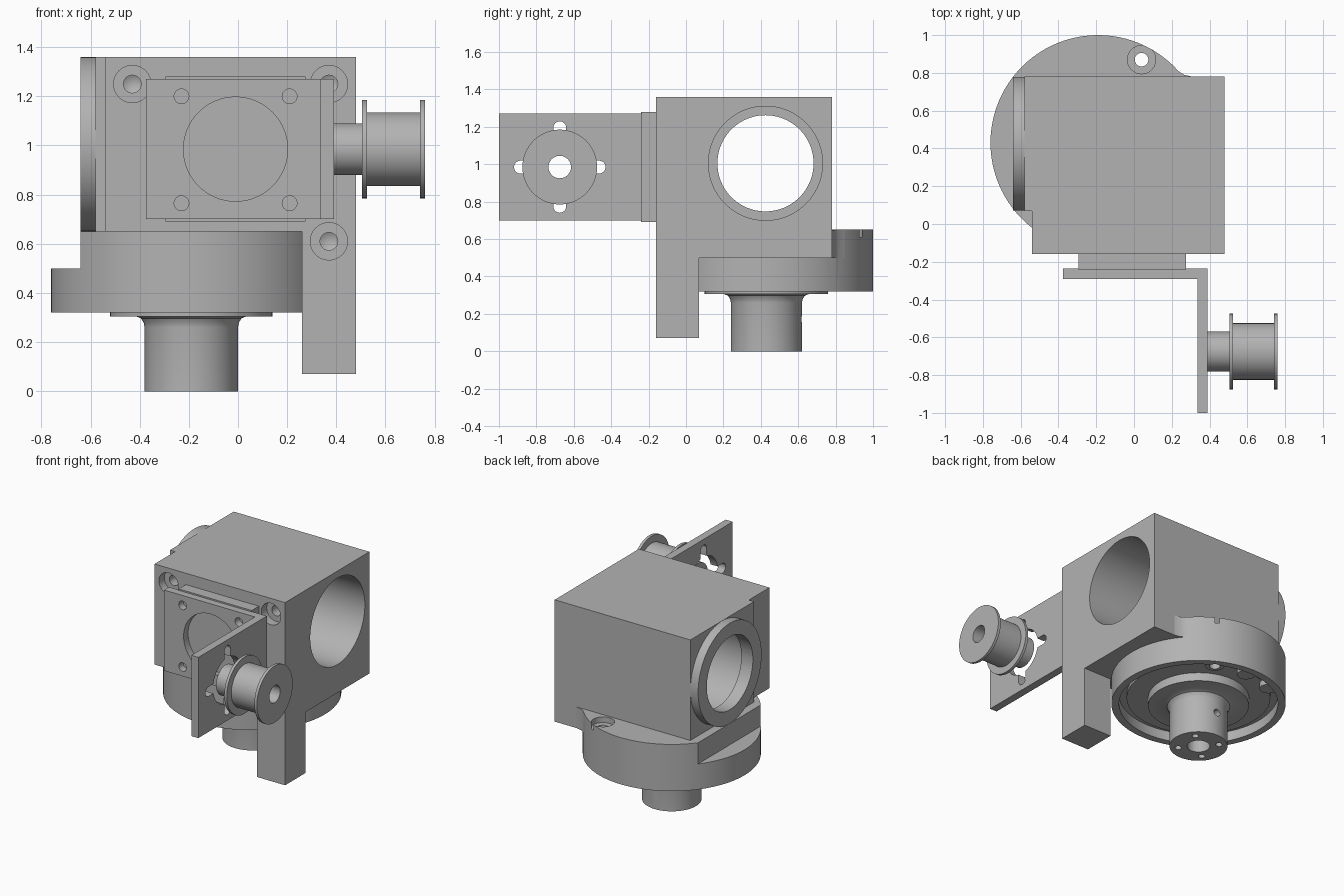
import bpy, bmesh, math
from mathutils import Matrix, Vector

if "Cube" in bpy.data.objects:
    bpy.data.objects.remove(bpy.data.objects["Cube"], do_unlink=True)

grey = bpy.data.materials.new("machined_grey")
grey.use_nodes = True
grey.diffuse_color = (0.45, 0.45, 0.45, 1)
grey.node_tree.nodes["Principled BSDF"].inputs["Base Color"].default_value = (0.45, 0.45, 0.45, 1)


def finish(bm, name):
    bmesh.ops.recalc_face_normals(bm, faces=bm.faces)
    mesh = bpy.data.meshes.new(name)
    bm.to_mesh(mesh)
    bm.free()
    mesh.materials.append(grey)
    obj = bpy.data.objects.new(name, mesh)
    bpy.context.collection.objects.link(obj)
    return obj


def box(name, lo, hi):
    bm = bmesh.new()
    lo, hi = Vector(lo), Vector(hi)
    bmesh.ops.create_cube(bm, size=1, matrix=Matrix.Translation((lo + hi) / 2) @ Matrix.Diagonal((*(hi - lo), 1)))
    return finish(bm, name)


def prism(name, points, z0, z1):
    bm = bmesh.new()
    face = bm.faces.new([bm.verts.new((x, y, z0)) for x, y in points])
    side = bmesh.ops.extrude_face_region(bm, geom=[face])["geom"]
    bmesh.ops.translate(bm, vec=(0, 0, z1 - z0), verts=[v for v in side if isinstance(v, bmesh.types.BMVert)])
    return finish(bm, name)


def lathe(name, profile, origin, direction=(0, 0, 1), steps=64):
    """Revolve (radius, distance) points about a direction."""
    bm = bmesh.new()
    verts = [bm.verts.new((r, 0, h)) for r, h in profile]
    edges = [bm.edges.new(p) for p in zip(verts, verts[1:] + verts[:1])]
    bmesh.ops.spin(bm, geom=verts + edges, cent=(0, 0, 0), axis=(0, 0, 1), angle=math.tau, steps=steps)
    bmesh.ops.remove_doubles(bm, verts=bm.verts, dist=1e-5)
    bmesh.ops.dissolve_degenerate(bm, edges=bm.edges, dist=1e-5)
    loose = [e for e in bm.edges if not e.link_faces]
    bmesh.ops.delete(bm, geom=loose, context="EDGES")
    turn = Vector((0, 0, 1)).rotation_difference(Vector(direction)).to_matrix().to_4x4()
    bm.transform(Matrix.Translation(origin) @ turn)
    return finish(bm, name)


def rod(name, r, origin, direction, h0, h1, steps=48):
    return lathe(name, [(0, h0), (r, h0), (r, h1), (0, h1)], origin, direction, steps)


def combine(obj, others, operation):
    """Apply a series of booleans and remove the helper shapes."""
    for other in others:
        mod = obj.modifiers.new("cut", "BOOLEAN")
        mod.operation, mod.solver, mod.object = operation, "EXACT", other
        other.hide_render = True
    graph = bpy.context.evaluated_depsgraph_get()
    mesh = bpy.data.meshes.new_from_object(obj.evaluated_get(graph))
    obj.modifiers.clear()
    obj.data = mesh
    for other in others:
        bpy.data.objects.remove(other, do_unlink=True)


def screw_pocket(origin, direction, wide, depth, length):
    """Cutter: a wide head recess followed by a narrow pointed hole."""
    return lathe("pocket", [(0, -0.02), (wide, -0.02), (wide, depth), (0.036, depth),
                            (0.036, length), (0, length + 0.02)], origin, direction, 32)


X, Y, Z = (1, 0, 0), (0, 1, 0), (0, 0, 1)
DOWN = (0, 0, -1)
CX, CY = -0.19, 0.43      # spindle axis
BY, BZ = 0.425, 1.005     # bore axis

# Housing block with side leg and round bore boss
housing = box("housing", (-0.54, -0.16, 0.65), (0.48, 0.78, 1.36))
combine(housing, [
    box("wall", (-0.58, 0.07, 0.65), (-0.5, 0.78, 1.36)),
    box("skirt", (0.26, -0.16, 0.5), (0.48, 0.78, 0.7)),
    box("leg", (0.26, -0.16, 0.07), (0.48, 0.07, 0.6)),
    rod("boss", 0.354, (0, BY, BZ), X, -0.64, -0.5, 96),
], "UNION")
cuts = [rod("bore", 0.305, (0, BY, BZ), X, -0.55, 0.6, 96),
        rod("bore_end", 0.257, (0, BY, BZ), X, -0.8, 0, 96)]
for x, z in ((-0.43, 1.25), (0.37, 1.25), (0.37, 0.61)):
    cuts.append(screw_pocket((x, -0.16, z), Y, 0.076, 0.06, 0.16))
for x, y in ((-0.17, 0.585), (0.02, 0.165)):
    cuts.append(lathe("tap", [(0, -0.02), (0.025, -0.02), (0.025, 0.03), (0, 0.045)], (x, y, 1.36), DOWN, 24))
combine(housing, cuts, "DIFFERENCE")

# Round base with hollow underside
base = lathe("base_disc", [(0, 0.65), (0.57, 0.65), (0.57, 0.32), (0.52, 0.32), (0.52, 0.39),
                           (0.47, 0.39), (0.47, 0.365), (0, 0.365)], (CX, CY, 0), Z, 96)
screws = ((-0.42, 0.87), (0.04, 0.87), (CX, 0.915))
combine(base, [rod("lug", 0.06, (x, y, 0), Z, 0.325, 0.5, 24) for x, y in screws]
        + [prism("fillet", [(0.19, 0.75), (0.2, 0.848), (0.23, 0.813), (0.265, 0.79), (0.31, 0.78), (0.31, 0.75)],
                 0.5, 0.649)], "UNION")
cuts = [box("step", (-1, -0.5, 0.5), (-0.64, 1.2, 0.8))]
for x, y in screws[:2]:
    cuts.append(screw_pocket((x, y, 0.65), DOWN, 0.075, 0.04, 0.4))
cuts.append(lathe("countersink", [(0, -0.01), (0.08, -0.01), (0.08, 0.02), (0.045, 0.08), (0.036, 0.08),
                                  (0.036, 0.4), (0, 0.4)], (CX, 0.915, 0.65), DOWN, 32))
combine(base, cuts, "DIFFERENCE")

# Output spindle
spindle = lathe("spindle", [(0, 0.38), (0.33, 0.38), (0.33, 0.305), (0.225, 0.305), (0.205, 0.297),
                            (0.194, 0.28), (0.19, 0.26), (0.19, 0), (0, 0)], (CX, CY, 0))
cuts = [rod("centre_hole", 0.075, (CX, CY, 0), Z, -0.1, 0.25, 32),
        rod("side_hole", 0.025, (CX, CY, 0.17), Y, 0.11, 0.3, 20)]
for i in range(4):
    a = i * math.pi / 2 + 0.72
    cuts.append(rod("small_hole", 0.022, (CX + 0.135 * math.cos(a), CY + 0.135 * math.sin(a), 0), Z, -0.1, 0.08, 20))
combine(spindle, cuts, "DIFFERENCE")

# Bracket: spacer, front plate and side arm
box("spacer", (-0.295, -0.24, 0.69), (0.275, -0.155, 1.28))
plate = box("bracket_plate", (-0.375, -0.29, 0.70), (0.34, -0.235, 1.27))
cuts = [rod("window", 0.212, (-0.01, 0, 0.985), Y, -0.4, -0.1, 64)]
for x in (-0.23, 0.21):
    for z in (0.765, 1.2):
        cuts.append(rod("bolt_hole", 0.03, (x, 0, z), Y, -0.4, -0.1, 24))
combine(plate, cuts, "DIFFERENCE")

PY, PZ = -0.675, 0.985    # pulley axis
arm = box("bracket_arm", (0.335, -1, 0.70), (0.39, -0.235, 1.27))
cuts = [rod("arm_window", 0.16, (0, PY, PZ), X, 0.2, 0.5)]
for dy, dz in ((1, 0), (-1, 0), (0, 1), (0, -1)):
    c = Vector((0, PY + 0.21 * dy, PZ + 0.21 * dz))
    half = Vector((0, 0.07 * abs(dy) + 0.034 * abs(dz), 0.07 * abs(dz) + 0.034 * abs(dy)))
    mid = c - Vector((0, 0.07 * dy, 0.07 * dz))
    cuts.append(box("slot", mid - half + Vector((0.2, 0, 0)), mid + half + Vector((0.5, 0, 0))))
    cuts.append(rod("slot_end", 0.0345, c, X, 0.21, 0.49, 24))
combine(arm, cuts, "DIFFERENCE")

# Flanged belt pulley
lathe("pulley", [(0.06, 0.375), (0.105, 0.375), (0.105, 0.505), (0.2, 0.505), (0.2, 0.525), (0.15, 0.525),
                 (0.15, 0.74), (0.2, 0.74), (0.2, 0.76), (0.06, 0.76)], (0, PY, PZ), X)

# Smooth round walls, sharp corners
bpy.ops.object.select_all(action="DESELECT")
for obj in bpy.context.scene.objects:
    if obj.type == "MESH":
        obj.select_set(True)
        bpy.context.view_layer.objects.active = obj
bpy.ops.object.shade_smooth_by_angle(angle=math.radians(30))
